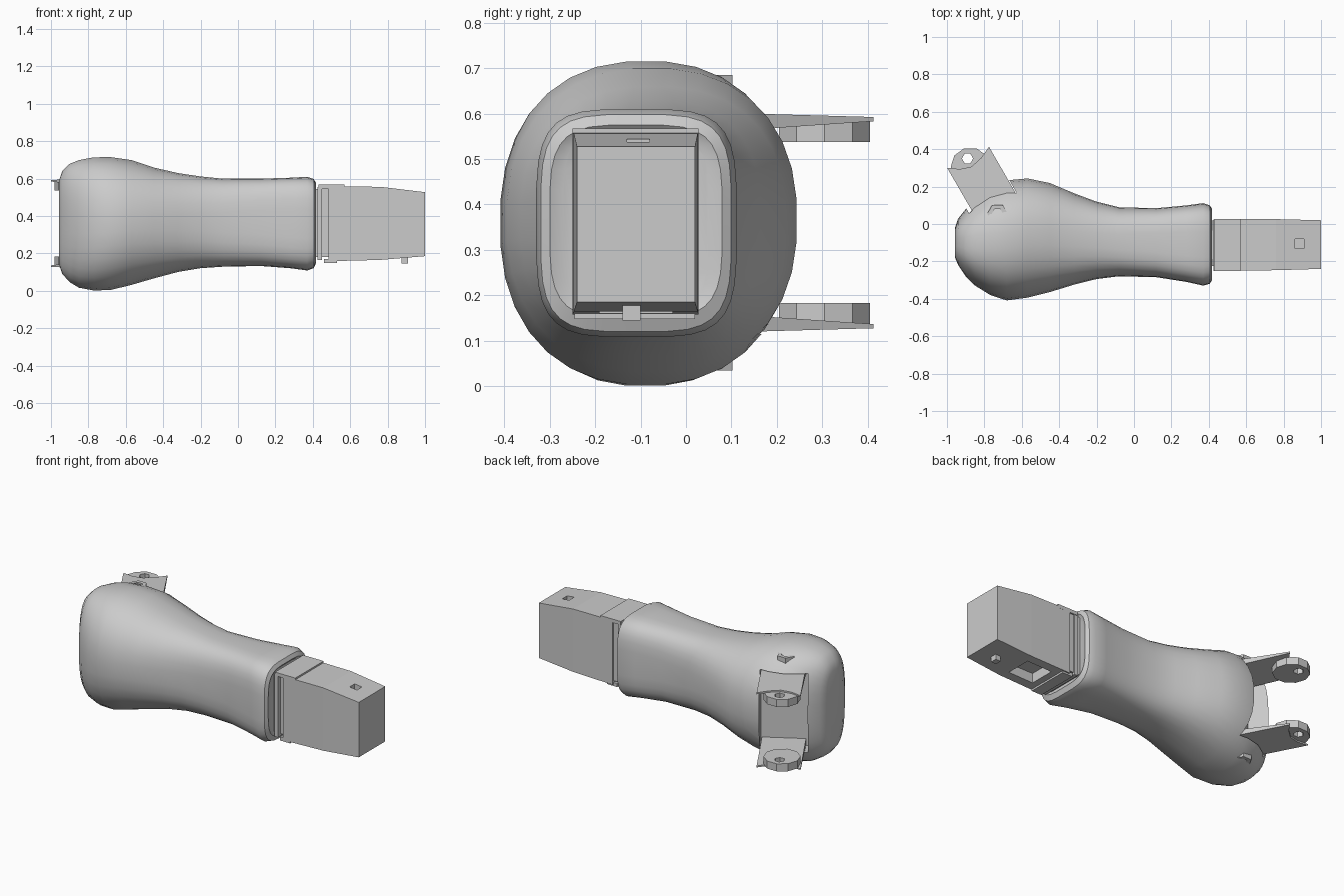
import bpy, bmesh, math
from mathutils import Vector, Matrix

if "Cube" in bpy.data.objects:
    bpy.data.objects.remove(bpy.data.objects["Cube"])

grey = bpy.data.materials.new("plain_grey")
grey.use_nodes = True
grey.diffuse_color = (0.6, 0.6, 0.6, 1)
grey.node_tree.nodes["Principled BSDF"].inputs["Base Color"].default_value = (0.6, 0.6, 0.6, 1)

MID_Z = 0.36
FORK = Matrix.Rotation(math.radians(30), 4, 'Z')  # local x across the fork, local y outwards


def finish(name, bm):
    bmesh.ops.recalc_face_normals(bm, faces=bm.faces)
    mesh = bpy.data.meshes.new(name)
    bm.to_mesh(mesh)
    bm.free()
    mesh.materials.append(grey)
    obj = bpy.data.objects.new(name, mesh)
    bpy.context.collection.objects.link(obj)
    return obj


def loft(name, rings):
    bm = bmesh.new()
    loops = [[bm.verts.new(p) for p in ring] for ring in rings]
    n = len(loops[0])
    for a, b in zip(loops, loops[1:]):
        for i in range(n):
            j = (i + 1) % n
            bm.faces.new((a[i], a[j], b[j], b[i]))
    bm.faces.new(loops[0])
    bm.faces.new(loops[-1])
    return finish(name, bm)


def box(name, x, y, z, matrix=Matrix()):
    rings = [[matrix @ Vector((a, b, c)) for a, b in
              ((x[0], y[0]), (x[1], y[0]), (x[1], y[1]), (x[0], y[1]))] for c in z]
    return loft(name, rings)


def prism(name, centre, radius, z, sides):
    rings = [[(centre[0] + radius * math.cos(math.tau * i / sides),
               centre[1] + radius * math.sin(math.tau * i / sides), h)
              for i in range(sides)] for h in z]
    return loft(name, rings)


def carve(obj, cutter):
    cutter.hide_render = True
    mod = obj.modifiers.new("carve", 'BOOLEAN')
    mod.operation = 'DIFFERENCE'
    mod.solver = 'EXACT'
    mod.object = cutter
    bpy.ops.object.select_all(action='DESELECT')
    obj.select_set(True)
    bpy.context.view_layer.objects.active = obj
    bpy.ops.object.modifier_apply(modifier=mod.name)
    bpy.data.objects.remove(cutter)


def section(x, y0, y1, z0, z1, power, sides=32):
    # rounded-rectangle cross-section of the sleeve
    ring = []
    for i in range(sides):
        t = math.tau * (i + 0.5) / sides
        c, s = math.cos(t), math.sin(t)
        ring.append((x,
                     (y0 + y1) / 2 + (y1 - y0) / 2 * math.copysign(abs(c) ** (2 / power), c),
                     (z0 + z1) / 2 + (z1 - z0) / 2 * math.copysign(abs(s) ** (2 / power), s)))
    return ring


# Sleeve: bulbous head narrowing to a squarish cuff
sleeve = loft("sleeve", [section(*s) for s in (
    (-0.957, -0.18, -0.02, 0.14, 0.59, 3.2),
    (-0.94, -0.22, 0.03, 0.09, 0.64, 2.8),
    (-0.90, -0.28, 0.08, 0.045, 0.68, 2.6),
    (-0.85, -0.33, 0.14, 0.015, 0.70, 2.5),
    (-0.77, -0.38, 0.20, 0.0, 0.715, 2.4),
    (-0.68, -0.41, 0.235, 0.003, 0.716, 2.3),
    (-0.57, -0.395, 0.245, 0.03, 0.70, 2.3),
    (-0.45, -0.365, 0.22, 0.065, 0.66, 2.4),
    (-0.32, -0.325, 0.165, 0.10, 0.63, 2.6),
    (-0.20, -0.295, 0.12, 0.12, 0.612, 2.8),
    (-0.08, -0.28, 0.09, 0.128, 0.60, 3.1),
    (0.12, -0.285, 0.085, 0.132, 0.60, 3.6),
    (0.28, -0.31, 0.10, 0.12, 0.605, 4),
    (0.37, -0.33, 0.112, 0.108, 0.61, 4),
    (0.405, -0.32, 0.10, 0.12, 0.598, 4),
    (0.418, -0.30, 0.08, 0.15, 0.575, 4),
    (0.405, -0.27, 0.05, 0.17, 0.56, 4.5))])
carve(sleeve, box("notch_cutter", (-0.735, -0.46), (0.40, 0.95), (0.115, 0.605), FORK))
bpy.ops.object.shade_smooth_by_angle(angle=math.radians(35))


def flip(z, side):
    return MID_Z + side * (z - MID_Z)


# Forked hinge: upper prong and its mirrored twin
for side, label in ((1, "upper"), (-1, "lower")):
    outline = [(-0.715, 0.39), (-0.715, 0.76), (-0.66, 0.72), (-0.60, 0.70),
               (-0.53, 0.715), (-0.465, 0.745), (-0.465, 0.39)]
    rings = []
    for start, end in ((0.562, 0.584), (0.601, 0.592)):
        rings.append([FORK @ Vector((v, u, flip(start + (end - start) * (u - 0.39) / 0.37, side)))
                      for v, u in outline])
    loft(label + "_prong", rings)

    # Hinge ring under the prong tip
    ring = prism(label + "_hinge_ring", (-0.875, 0.305), 0.105,
                 (flip(0.537, side), flip(0.584, side)), 10)
    carve(ring, prism("ring_cutter", (-0.89, 0.35), 0.03,
                      (flip(0.52, side), flip(0.62, side)), 6))

    # Hollow hinge pin set into the head
    pin = prism(label + "_pin", (-0.73, 0.055), 0.055,
                (flip(0.62, side), flip(0.685, side)), 6)
    carve(pin, prism("pin_cutter", (-0.73, 0.055), 0.03,
                     (flip(0.655, side), flip(0.72, side)), 6))

# Neck between the cuff and the end block
box("neck", (0.39, 0.50), (-0.225, 0.018), (0.18, 0.545))
box("neck_collar", (0.425, 0.45), (-0.25, 0.025), (0.165, 0.555))
box("neck_top_lip", (0.43, 0.57), (-0.25, 0.028), (0.545, 0.567))
box("neck_bottom_lip", (0.46, 0.53), (-0.245, 0.02), (0.148, 0.17))

# End block, tapering slightly outwards
block = loft("end_block", [
    [(x, y0, z0), (x, y1, z0), (x, y1, z1), (x, y0, z1)]
    for x, y0, y1, z0, z1 in ((0.485, -0.25, 0.028, 0.158, 0.557),
                              (0.76, -0.247, 0.026, 0.165, 0.556),
                              (1.0, -0.24, 0.02, 0.185, 0.527))])
carve(block, box("socket_cutter", (0.86, 0.91), (-0.13, -0.08), (0.48, 0.6)))
carve(block, box("slot_cutter", (0.57, 0.74), (-0.19, -0.03), (0.1, 0.22)))

# Peg beneath the block
box("bottom_peg", (0.875, 0.91), (-0.14, -0.10), (0.145, 0.20))
